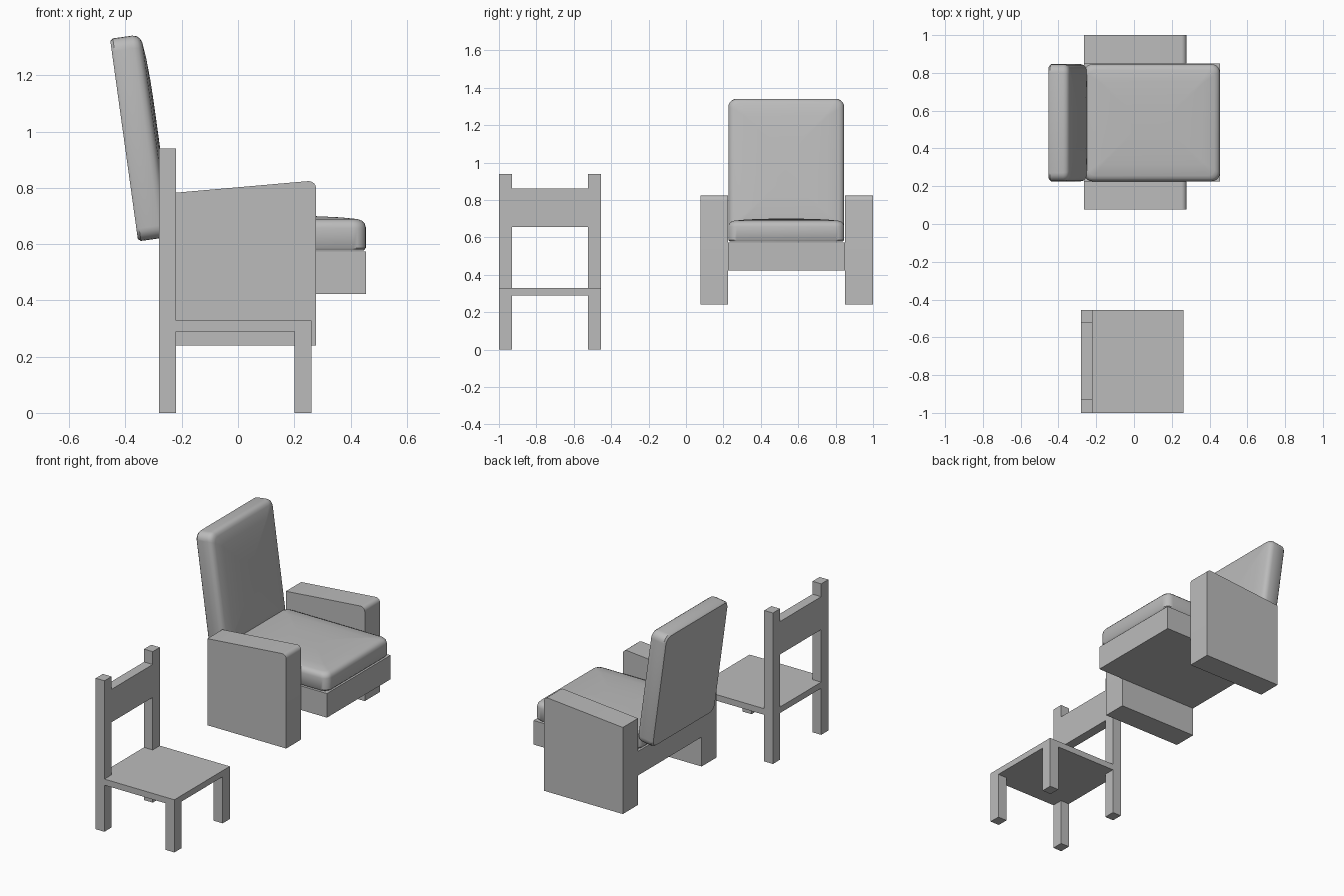
import bpy, bmesh
from math import sin, cos, pi, radians

if "Cube" in bpy.data.objects:
    bpy.data.objects.remove(bpy.data.objects["Cube"], do_unlink=True)

grey = bpy.data.materials.new("plain_grey")
grey.use_nodes = True
grey.diffuse_color = (0.5, 0.5, 0.5, 1)
grey.node_tree.nodes["Principled BSDF"].inputs["Base Color"].default_value = (0.5, 0.5, 0.5, 1)


def finish(name, bm):
    bmesh.ops.recalc_face_normals(bm, faces=bm.faces)
    mesh = bpy.data.meshes.new(name)
    bm.to_mesh(mesh)
    bm.free()
    mesh.materials.append(grey)
    obj = bpy.data.objects.new(name, mesh)
    bpy.context.collection.objects.link(obj)
    return obj


def prism(name, profile, y0, y1):
    """Extrude an x-z outline from y0 to y1."""
    bm = bmesh.new()
    face = bm.faces.new([bm.verts.new((x, y0, z)) for x, z in profile])
    out = bmesh.ops.extrude_face_region(bm, geom=[face])["geom"]
    moved = [v for v in out if isinstance(v, bmesh.types.BMVert)]
    bmesh.ops.translate(bm, verts=moved, vec=(0, y1 - y0, 0))
    return finish(name, bm)


def box(name, x, y, z):
    return prism(name, [(x[0], z[0]), (x[1], z[0]), (x[1], z[1]), (x[0], z[1])], *y)


def smooth(obj, angle):
    bpy.ops.object.select_all(action="DESELECT")
    obj.select_set(True)
    bpy.context.view_layer.objects.active = obj
    bpy.ops.object.shade_smooth_by_angle(angle=radians(angle))


def cushion(name, length, width, location, turn=0):
    """Flat-bottomed pad with rounded corners and a crowned top."""
    layers = [(0.008, 0), (0, 0.01), (0, 0.08), (0.004, 0.095), (0.014, 0.106),
              (0.03, 0.112), (0.09, 0.118), (0.17, 0.122), (0.25, 0.123)]
    bm = bmesh.new()
    rings = []
    for inset, z in layers:
        hx, hy = length / 2 - inset, width / 2 - inset
        r = max(0.045 - inset * 0.5, 0.01)
        ring = []
        for corner, (sx, sy) in enumerate([(1, 1), (-1, 1), (-1, -1), (1, -1)]):
            for step in range(6):
                a = (corner + step / 5) * pi / 2
                ring.append(bm.verts.new((sx * (hx - r) + r * cos(a),
                                          sy * (hy - r) + r * sin(a), z)))
        rings.append(ring)
    for low, high in zip(rings, rings[1:]):
        for i in range(len(low)):
            j = (i + 1) % len(low)
            bm.faces.new((low[i], low[j], high[j], high[i]))
    bm.faces.new(rings[0])
    bm.faces.new(rings[-1])
    obj = finish(name, bm)
    obj.location = location
    obj.rotation_euler.y = turn
    smooth(obj, 40)
    return obj


# Wooden chair: posts, front legs, seat and back board
sides = {"right": (-1.0, -0.93), "left": (-0.525, -0.455)}
between = (-0.93, -0.525)
for side, y in sides.items():
    box(f"chair_back_post_{side}", (-0.28, -0.22), y, (0, 0.94))
    box(f"chair_front_leg_{side}", (0.2, 0.262), y, (0, 0.29))
box("chair_seat", (-0.22, 0.262), (-1.0, -0.455), (0.29, 0.328))
box("chair_seat_rear", (-0.28, -0.22), between, (0.29, 0.328))
box("chair_back_board", (-0.28, -0.22), between, (0.655, 0.86))

# Armchair arms: sloping top with a rounded front edge
radius = 0.027
nose = [(0.278 - radius + radius * cos(a), 0.797 + radius * sin(a))
        for a in [i * pi / 12 for i in range(7)]]
arm_outline = [(-0.265, 0.24), (0.278, 0.24)] + nose + [(-0.265, 0.779)]
for side, y in {"right": (0.077, 0.225), "left": (0.85, 1.0)}.items():
    smooth(prism(f"armchair_arm_{side}", arm_outline, *y), 30)

# Armchair base and cushions
box("armchair_base", (-0.265, 0.455), (0.225, 0.85), (0.423, 0.573))
cushion("armchair_seat_cushion", 0.72, 0.62, (0.095, 0.536, 0.577))
cushion("armchair_back_cushion", 0.727, 0.62, (-0.405, 0.536, 0.97), radians(82.1))
